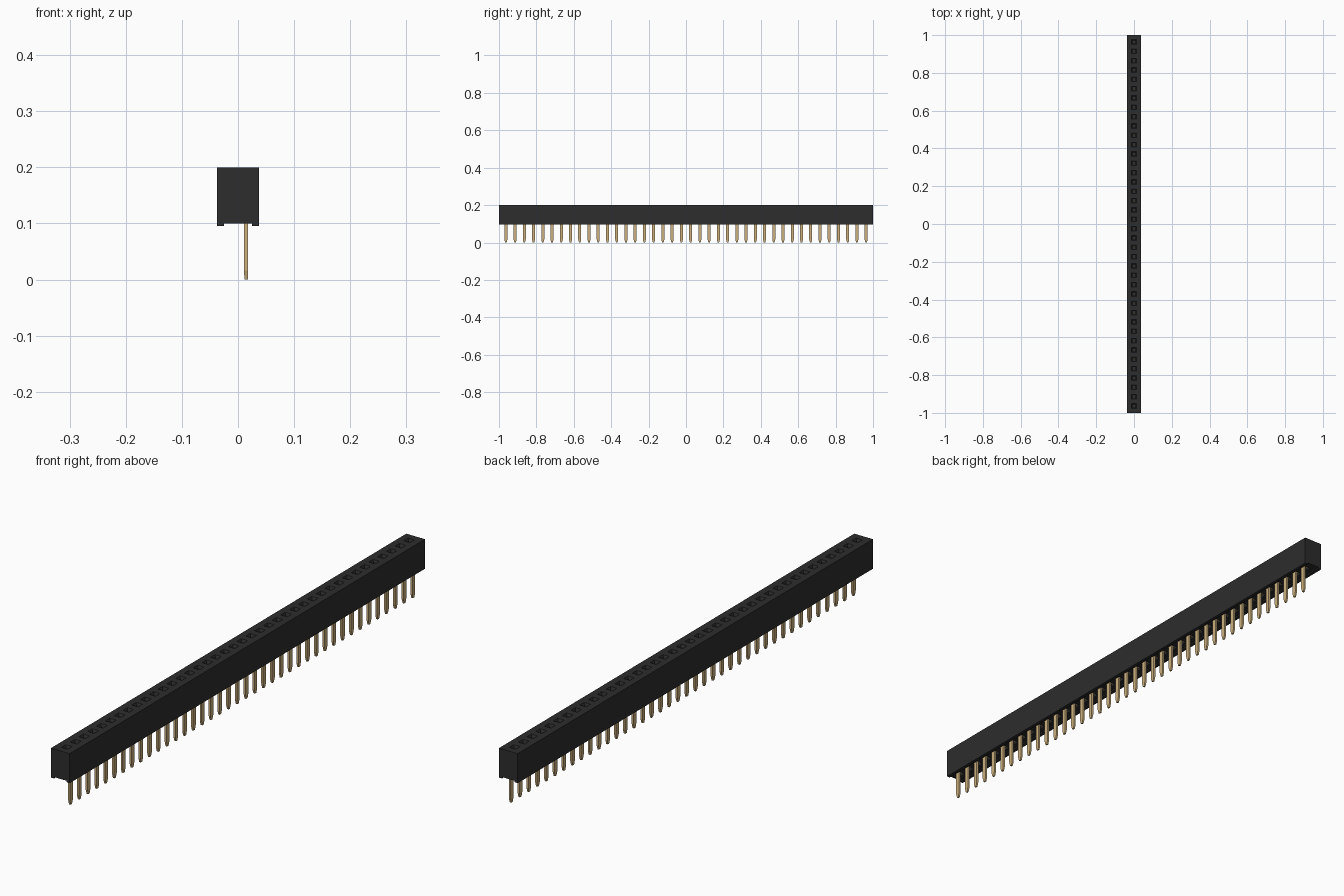
import bpy, bmesh
from mathutils import Matrix, Vector

if "Cube" in bpy.data.objects:
    bpy.data.objects.remove(bpy.data.objects["Cube"], do_unlink=True)

COUNT, PITCH = 40, 0.0494
YS = [(i - (COUNT - 1) / 2) * PITCH for i in range(COUNT)]
TOP, FLOOR, FOOT = 0.2, 0.1, 0.095
HOLE = 0.0125          # half width of a socket opening
PIN_X = 0.0145


def material(name, rgb, rough):
    m = bpy.data.materials.new(name)
    m.use_nodes = True
    m.diffuse_color = (*rgb, 1)
    b = m.node_tree.nodes["Principled BSDF"]
    b.inputs["Base Color"].default_value = (*rgb, 1)
    b.inputs["Roughness"].default_value = rough
    return m


black = material("black plastic", (0.026, 0.026, 0.026), 0.6)
gold = material("pale gold", (0.61, 0.44, 0.21), 0.4)


def finish(name, bm, mat):
    bmesh.ops.recalc_face_normals(bm, faces=bm.faces)
    me = bpy.data.meshes.new(name)
    bm.to_mesh(me)
    bm.free()
    me.materials.append(mat)
    ob = bpy.data.objects.new(name, me)
    bpy.context.collection.objects.link(ob)
    return ob


def box(bm, center, size):
    m = Matrix.Translation(center) @ Matrix.Diagonal((*size, 1))
    return bmesh.ops.create_cube(bm, size=1, matrix=m)["verts"]


# Housing: channel-footed section swept through stations at every hole edge
section = [(-0.037, FOOT), (-0.025, FOOT), (-0.025, FLOOR), (-0.008, FLOOR),
           (0.020, FLOOR), (0.025, FLOOR), (0.025, FOOT), (0.037, FOOT),
           (0.037, TOP), (HOLE, TOP), (-HOLE, TOP), (-0.037, TOP)]
stations = [-1.0] + [y + s * HOLE for y in YS for s in (-1, 1)] + [1.0]
bm = bmesh.new()
rings = [[bm.verts.new((x, y, z)) for x, z in section] for y in stations]
n = len(section)
sockets, slots = [], []
for k, (a, b) in enumerate(zip(rings, rings[1:])):
    for j in range(n):
        f = bm.faces.new((a[j], a[(j + 1) % n], b[(j + 1) % n], b[j]))
        if k % 2 == 1 and j == 9:
            sockets.append(f)
        if k % 2 == 1 and j == 3:
            slots.append(f)
bm.faces.new(rings[0])
bm.faces.new(rings[-1])
bmesh.ops.recalc_face_normals(bm, faces=bm.faces)
# Funnel mouths and bores on top, shallow contact slots underneath
bmesh.ops.inset_individual(bm, faces=sockets, thickness=0.005, depth=-0.008)
bmesh.ops.inset_individual(bm, faces=sockets, thickness=0.0002, depth=-0.06)
bmesh.ops.inset_individual(bm, faces=slots, thickness=0.002)
bmesh.ops.inset_individual(bm, faces=slots, thickness=0.0002, depth=-0.012)
finish("housing", bm, black)

# Pins: flat blades narrowing to the tip
bm = bmesh.new()
for y in YS:
    blade = box(bm, (PIN_X, y, 0.064), (0.0075, 0.016, 0.096))
    tip = box(bm, (PIN_X, y, 0.008), (0.0075, 0.016, 0.016))
    for v in tip:
        if v.co.z < 0.005:
            v.co.y = y + (v.co.y - y) * 0.5
            v.co.x = PIN_X + (v.co.x - PIN_X) * 0.8
bmesh.ops.remove_doubles(bm, verts=bm.verts, dist=0.0001)
# Remove the faces buried where blade and tip meet
buried = [f for f in bm.faces if all(abs(v.co.z - 0.016) < 1e-4 for v in f.verts)]
bmesh.ops.delete(bm, geom=buried, context="FACES_ONLY")
finish("pins", bm, gold)

# Contacts: spring leaves in the bores, and feet joining them to the pins
bm = bmesh.new()
for y in YS:
    for s in (-1, 1):
        box(bm, (s * 0.005, y, 0.158), (0.003, 0.012, 0.048))
    box(bm, (0.004, y, 0.109), (0.016, 0.010, 0.006))
finish("contacts", bm, gold)
